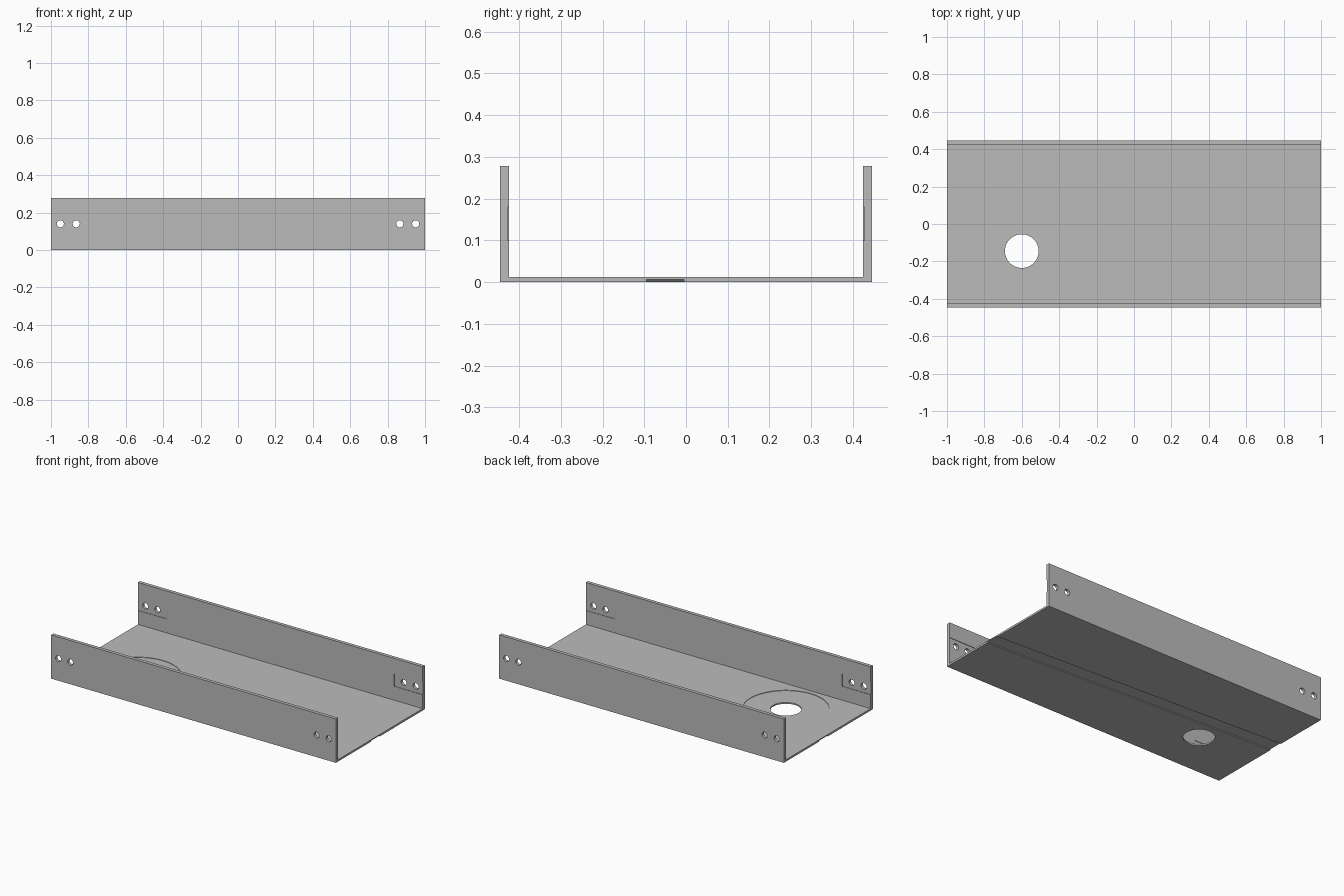
import bpy
import math

cube = bpy.data.objects.get("Cube")
if cube:
    bpy.data.objects.remove(cube, do_unlink=True)

HALF_W, HEIGHT = 0.446, 0.278
WALL, FLOOR = 0.022, 0.012
INNER = HALF_W - WALL

grey = bpy.data.materials.new("sheet grey")
grey.use_nodes = True
colour = (0.5, 0.5, 0.5, 1)
grey.diffuse_color = colour
grey.node_tree.nodes["Principled BSDF"].inputs["Base Color"].default_value = colour

# U-shaped channel, extruded along x from its cross-section
profile = [(-HALF_W, 0), (HALF_W, 0), (HALF_W, HEIGHT), (INNER, HEIGHT),
           (INNER, FLOOR), (-INNER, FLOOR), (-INNER, HEIGHT), (-HALF_W, HEIGHT)]
n = len(profile)
verts = [(x, y, z) for x in (-1, 1) for y, z in profile]
faces = [tuple(reversed(range(n))), tuple(range(n, 2 * n))]
faces += [(i, (i + 1) % n, (i + 1) % n + n, i + n) for i in range(n)]
mesh = bpy.data.meshes.new("channel")
mesh.from_pydata(verts, [], faces)
mesh.materials.append(grey)
channel = bpy.data.objects.new("channel", mesh)
bpy.context.collection.objects.link(channel)


def cut(tool):
    """Subtract the tool from the channel, then discard it."""
    tool.hide_render = True
    tool.data.materials.append(grey)
    bpy.context.view_layer.objects.active = channel
    mod = channel.modifiers.new("cut", "BOOLEAN")
    mod.operation = "DIFFERENCE"
    mod.solver = "EXACT"
    mod.object = tool
    bpy.ops.object.modifier_apply(modifier=mod.name)
    bpy.data.objects.remove(tool, do_unlink=True)


def cut_round(centre, radius, depth, sides, turn=0):
    bpy.ops.mesh.primitive_cylinder_add(vertices=sides, radius=radius, depth=depth,
                                        location=centre, rotation=(turn, 0, 0))
    cut(bpy.context.object)


def cut_box(centre, size, spin=0):
    bpy.ops.mesh.primitive_cube_add(size=1, location=centre, rotation=(0, 0, spin))
    box = bpy.context.object
    box.scale = size
    cut(box)


# Round opening in the floor with a wide shallow recess around it
cut_round((-0.6, -0.145, FLOOR + 0.047), 0.25, 0.1, 96)
cut_round((-0.6, -0.145, 0), 0.09, 0.1, 64)

# Slightly skewed shallow groove under the floor
cut_box((0, 0, -0.044), (2.4, 0.09, 0.1), -0.05)

# Shallow pockets inside both walls at each end, with paired screw holes
for sx in (-1, 1):
    for sy in (-1, 1):
        cut_box((sx, sy * (INNER - 0.047), 0.14), (0.4, 0.1, 0.08))
    for x in (0.865, 0.95):
        cut_round((sx * x, 0, 0.14), 0.019, 1.2, 32, math.pi / 2)

bpy.ops.object.select_all(action="DESELECT")
channel.select_set(True)
bpy.context.view_layer.objects.active = channel
bpy.ops.object.shade_smooth_by_angle(angle=math.radians(30))
